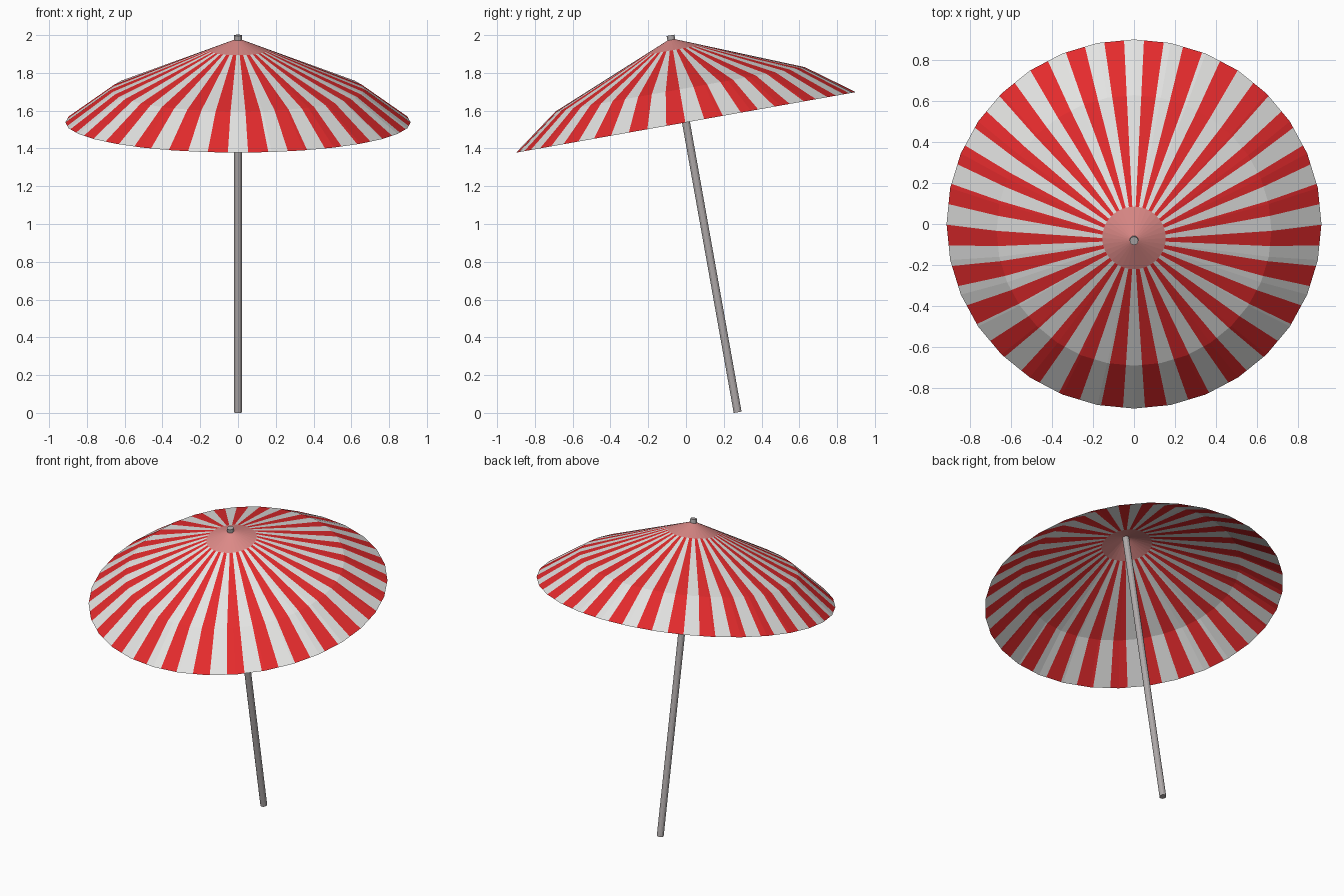
import bpy, bmesh, math
from mathutils import Matrix

if "Cube" in bpy.data.objects:
    bpy.data.objects.remove(bpy.data.objects["Cube"])

TILT = Matrix.Translation((0, 0, 1.538)) @ Matrix.Rotation(math.radians(10.1), 4, 'X')
STRIPES = 28                # red stripes around the canopy
SHIFT = math.radians(3.0)   # stripes lean slightly towards the back
SIDES = 32


def material(name, rgb):
    m = bpy.data.materials.new(name)
    m.diffuse_color = (*rgb, 1)
    m.use_nodes = True
    m.node_tree.nodes["Principled BSDF"].inputs["Base Color"].default_value = m.diffuse_color
    return m


red = material("stripe_red", (0.78, 0.024, 0.026))
white = material("stripe_white", (0.77, 0.77, 0.76))
pink = material("cap_pink", (0.71, 0.25, 0.24))
grey = material("pole_grey", (0.43, 0.40, 0.40))


def make_object(name, bm, mats):
    me = bpy.data.meshes.new(name)
    bm.to_mesh(me)
    bm.free()
    for m in mats:
        me.materials.append(m)
    ob = bpy.data.objects.new(name, me)
    bpy.context.collection.objects.link(ob)
    return ob


def polygon_radius(a):
    """Radius of the unit many-sided outline at angle a."""
    half = math.pi / SIDES
    return math.cos(half) / math.cos(a % (2 * half) - half)


# Canopy columns: outline corners plus the edges of every stripe
step = math.pi / STRIPES
cuts = []
for k in range(2 * STRIPES):
    t = -math.pi / 2 + (k + 0.5) * step
    cuts.append((t + SHIFT * math.cos(t), k + 1))
columns = [(-math.pi / 2 + 2 * math.pi * i / SIDES, None) for i in range(SIDES)] + cuts
columns.sort(key=lambda c: c[0])

# Canopy: two-slope cone sheet, with an extra ring where the pink cap ends
apex_h, mid_r, mid_h, cap_r = 0.452, 0.67, 0.178, 0.155
cap_h = apex_h - (apex_h - mid_h) * cap_r / mid_r
bm = bmesh.new()
apex = bm.verts.new((0, 0, apex_h))
rings = []
for r, h in ((cap_r, cap_h), (mid_r, mid_h), (0.914, 0.0)):
    rings.append([bm.verts.new((r * polygon_radius(a) * math.cos(a),
                                r * polygon_radius(a) * math.sin(a), h)) for a, _ in columns])
stripe = 0
for i, (a, new_stripe) in enumerate(columns):
    j = (i + 1) % len(columns)
    stripe = stripe if new_stripe is None else new_stripe
    bm.faces.new((apex, rings[0][i], rings[0][j])).material_index = 2
    for p, q in zip(rings, rings[1:]):
        bm.faces.new((p[i], q[i], q[j], p[j])).material_index = 0 if stripe % 2 else 1
bm.transform(TILT)
make_object("canopy", bm, [red, white, pink])

# Pole: thin tilted rod poking out just above the canopy
bm = bmesh.new()
low, high = -1.559, 0.468
bmesh.ops.create_cone(bm, cap_ends=True, segments=12, radius1=0.021, radius2=0.021,
                      depth=high - low, matrix=TILT @ Matrix.Translation((0, 0, (low + high) / 2)))
make_object("pole", bm, [grey])
